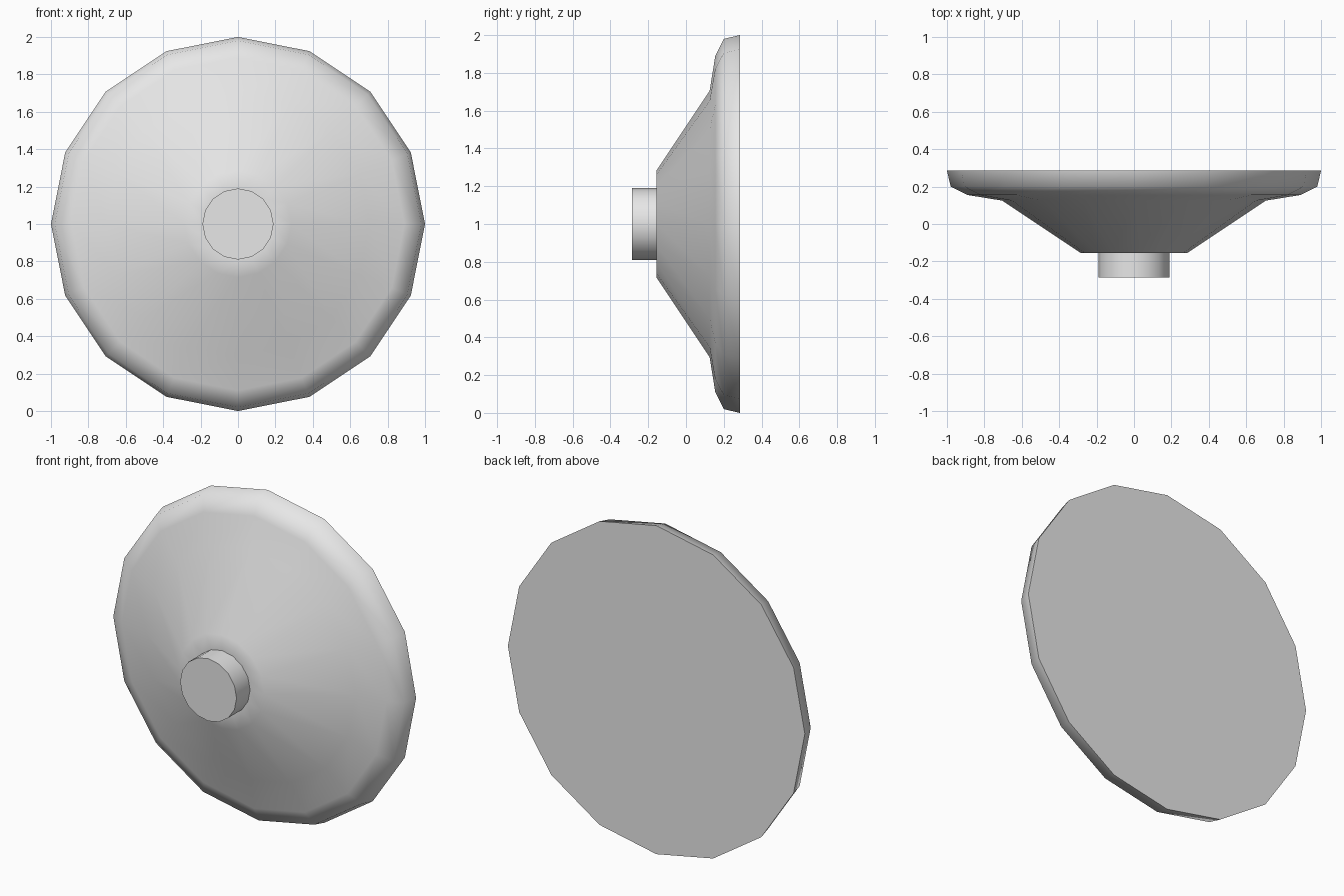
import bpy, bmesh
from math import sin, cos, tau, radians

SIDES = 16
CENTRE_Z = 1.0

cube = bpy.data.objects.get("Cube")
if cube:
    bpy.data.objects.remove(cube, do_unlink=True)

# Single grey material
grey = bpy.data.materials.new("light_grey")
grey.use_nodes = True
colour = (0.8, 0.8, 0.8, 1)
grey.diffuse_color = colour
grey.node_tree.nodes["Principled BSDF"].inputs["Base Color"].default_value = colour


def lathe(name, profile, cap_first=False, cap_last=False):
    """Spin (radius, y) points about the front-to-back axis."""
    bm = bmesh.new()
    rings = [[bm.verts.new((r * sin(tau * i / SIDES), y, CENTRE_Z + r * cos(tau * i / SIDES)))
              for i in range(SIDES)] for r, y in profile]
    for a, b in zip(rings, rings[1:]):
        for i in range(SIDES):
            j = (i + 1) % SIDES
            bm.faces.new((a[i], a[j], b[j], b[i]))
    if cap_first:
        bm.faces.new(rings[0][::-1])
    if cap_last:
        bm.faces.new(rings[-1])
    bm.normal_update()
    mesh = bpy.data.meshes.new(name)
    bm.to_mesh(mesh)
    bm.free()
    mesh.materials.append(grey)
    obj = bpy.data.objects.new(name, mesh)
    bpy.context.collection.objects.link(obj)
    bpy.ops.object.select_all(action="DESELECT")
    obj.select_set(True)
    bpy.context.view_layer.objects.active = obj
    bpy.ops.object.shade_smooth_by_angle(angle=radians(60))
    return obj


# Flared dish: flat collar, cone, curled rim and flat back
lathe("dish", [(0.19, -0.155), (0.285, -0.155), (0.705, 0.125), (0.89, 0.155),
               (0.98, 0.2), (1.0, 0.285)], cap_last=True)

# Short round knob at the front
lathe("knob", [(0.19, -0.285), (0.19, -0.155)], cap_first=True)
